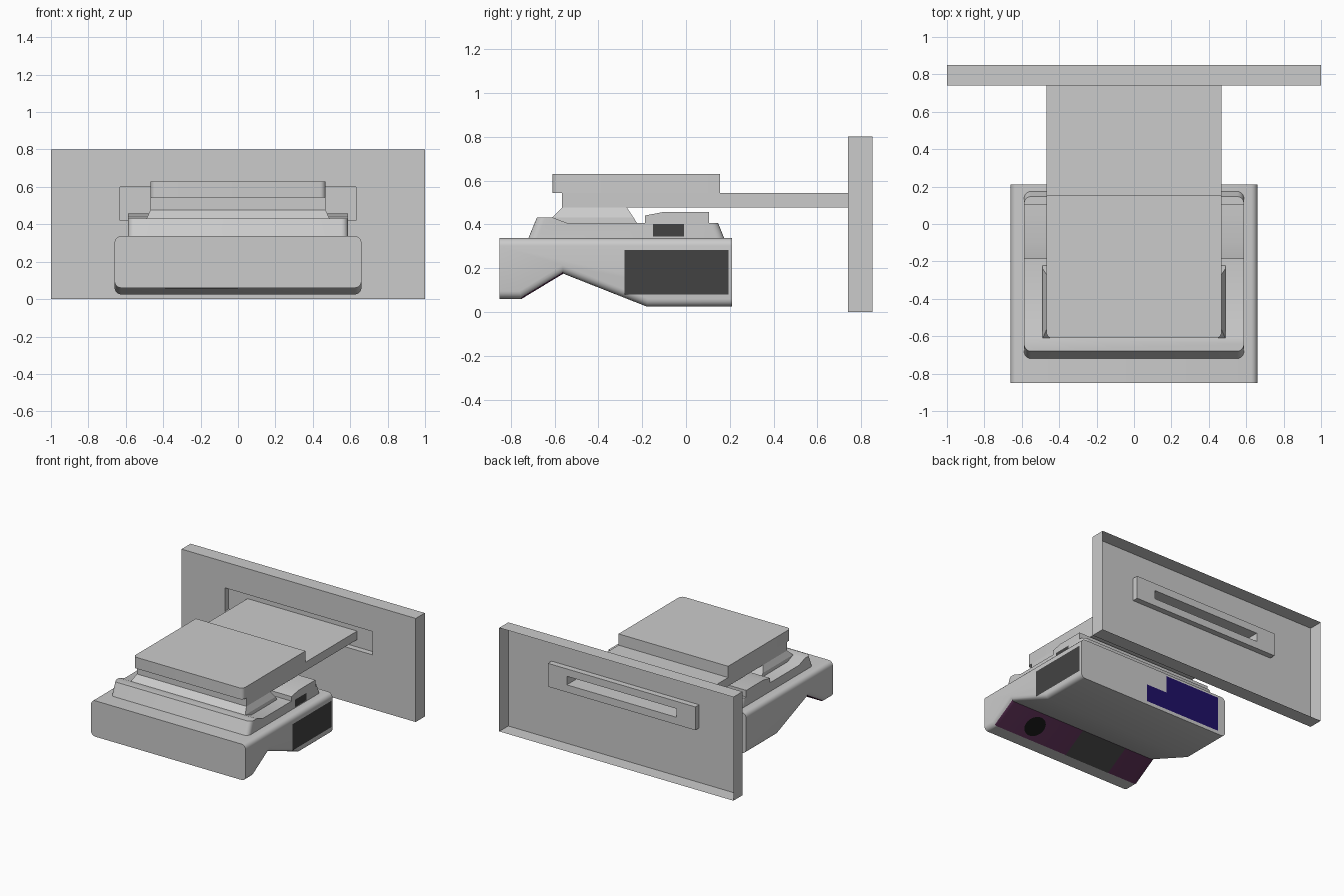
import bpy, bmesh
from mathutils import Vector

if "Cube" in bpy.data.objects:
    bpy.data.objects.remove(bpy.data.objects["Cube"])


def material(name, rgb):
    m = bpy.data.materials.new(name)
    m.diffuse_color = (*rgb, 1)
    m.use_nodes = True
    m.node_tree.nodes["Principled BSDF"].inputs["Base Color"].default_value = m.diffuse_color
    return m


charcoal = material("charcoal", (0.055, 0.055, 0.055))
black = material("black", (0.008, 0.008, 0.008))
purple = material("dark_purple", (0.10, 0.027, 0.085))
blue = material("dark_blue", (0.014, 0.005, 0.135))
grey = material("grey", (0.8, 0.8, 0.8))


def finish(name, bm, mats=(), smooth=False):
    me = bpy.data.meshes.new(name)
    bm.to_mesh(me)
    bm.free()
    ob = bpy.data.objects.new(name, me)
    bpy.context.collection.objects.link(ob)
    for m in mats:
        me.materials.append(m)
    if smooth:
        bpy.ops.object.select_all(action='DESELECT')
        ob.select_set(True)
        bpy.context.view_layer.objects.active = ob
        bpy.ops.object.shade_smooth_by_angle(angle=0.5)
    return ob


def prism(profile, half):
    """Extrude a (y, z) profile across x."""
    bm = bmesh.new()
    f = bm.faces.new([bm.verts.new((-half, y, z)) for y, z in profile])
    ext = bmesh.ops.extrude_face_region(bm, geom=[f])["geom"]
    bmesh.ops.translate(bm, vec=(2 * half, 0, 0),
                        verts=[v for v in ext if isinstance(v, bmesh.types.BMVert)])
    bmesh.ops.recalc_face_normals(bm, faces=bm.faces)
    return bm


def bevel(bm, test, radius, segments=5):
    edges = [e for e in bm.edges if test(*[v.co for v in e.verts])]
    bmesh.ops.bevel(bm, geom=edges, offset=radius, segments=segments,
                    profile=0.5, affect='EDGES')


def rings(name, loops, cap=False):
    """Open shell joining successive four-sided loops."""
    bm = bmesh.new()
    vs = [[bm.verts.new(p) for p in loop] for loop in loops]
    for a, b in zip(vs, vs[1:]):
        for i in range(4):
            j = (i + 1) % 4
            bm.faces.new((a[i], a[j], b[j], b[i]))
    if cap:
        bm.faces.new(vs[-1])
    return finish(name, bm)


def rect_y(y, hx, z0, z1):
    return [(-hx, y, z0), (hx, y, z0), (hx, y, z1), (-hx, y, z1)]


def rect_z(z, hx, y0, y1):
    return [(-hx, y0, z), (hx, y0, z), (hx, y1, z), (-hx, y1, z)]


def panel(name, pts, normal, mat):
    """Flat inlay lying just above a surface."""
    bm = bmesh.new()
    n = Vector(normal).normalized()
    f = bm.faces.new([bm.verts.new(Vector(p) + n * 0.003) for p in pts])
    f.normal_update()
    if f.normal.dot(n) < 0:
        f.normal_flip()
    return finish(name, bm, [mat])


# Rear plate: hollow shell, open at the back, with a pocket for the tongue
rings("rear_plate", [rect_y(0.85, 1, 0, 0.8), rect_y(0.74, 1, 0, 0.8),
                     rect_y(0.74, 0.63, 0.42, 0.6), rect_y(0.785, 0.63, 0.42, 0.6),
                     rect_y(0.785, 0.468, 0.477, 0.543)])

# Hollow tongue from the plate to the neck
rings("tongue", [rect_y(0.785, 0.468, 0.477, 0.543),
                 rect_y(-0.565, 0.468, 0.477, 0.543)], cap=True)

# Top block with rounded front corners
bm = prism([(-0.61, 0.543), (0.155, 0.543), (0.155, 0.63), (-0.61, 0.63)], 0.468)
bevel(bm, lambda a, b: a.y < -0.6 and b.y < -0.6 and abs(a.z - b.z) > 0.01, 0.03)
finish("top_block", bm, smooth=True)

# Flared neck
rings("neck", [rect_z(0.40, 0.49, -0.61, -0.22), rect_z(0.432, 0.488, -0.61, -0.24),
               rect_z(0.477, 0.468, -0.565, -0.27)])

# Tapered middle plate with front rim and raised rear bar
bm = prism([(-0.72, 0.335), (-0.68, 0.432), (-0.61, 0.432), (-0.54, 0.405),
            (-0.187, 0.405), (-0.187, 0.44), (-0.10, 0.457), (0.105, 0.457),
            (0.105, 0.405), (0.147, 0.405), (0.175, 0.335)], 0.588)


def corner(a, b):
    ends = min(a.y, b.y) > 0.14 or max(a.y, b.y) < -0.67
    return ends and abs(a.z - b.z) > 0.05


bevel(bm, corner, 0.036)
finish("middle_plate", bm, smooth=True)

# Lower body, long edges rounded, front underside slope coloured
bm = prism([(-0.85, 0.06), (-0.75, 0.06), (-0.56, 0.175), (-0.18, 0.025),
            (0.21, 0.025), (0.21, 0.337), (-0.85, 0.337)], 0.66)
bevel(bm, lambda a, b: abs(a.x - b.x) < 0.01 and abs(a.y - b.y) > 0.05, 0.035)
bm.normal_update()
for f in bm.faces:
    if f.normal.y > 0.4 and f.normal.z < -0.5:
        f.material_index = 1
finish("lower_body", bm, [grey, purple], smooth=True)

# Inlays on the front underside slope: window and lens
slope_n = (0, 0.115, -0.19)


def on_slope(x, t):
    return (x, -0.75 + 0.19 * t, 0.06 + 0.115 * t)


panel("slope_window", [on_slope(0, 0), on_slope(0, 1), on_slope(-0.39, 1), on_slope(-0.39, 0)],
      slope_n, charcoal)
bm = bmesh.new()
bmesh.ops.create_circle(bm, cap_ends=True, segments=32, radius=0.08)
lens = finish("lens", bm, [black])
n = Vector(slope_n).normalized()
lens.rotation_euler = n.to_track_quat('Z', 'Y').to_euler()
lens.location = Vector(on_slope(0.36, 0.5)) + n * 0.004

# Right side panels
for name, x, y0, y1, z0, z1 in (("side_panel", 0.66, -0.28, 0.195, 0.08, 0.283),
                                ("small_side_panel", 0.588, -0.15, -0.01, 0.345, 0.402)):
    panel(name, [(x, y0, z0), (x, y1, z0), (x, y1, z1), (x, y0, z1)], (1, 0, 0), charcoal)

# Stepped panel on the back of the body
panel("back_panel", [(x, 0.21, z) for x, z in
                     ((-0.59, 0.05), (0.06, 0.05), (0.06, 0.185), (-0.12, 0.185),
                      (-0.12, 0.318), (-0.59, 0.318))], (0, 1, 0), blue)
